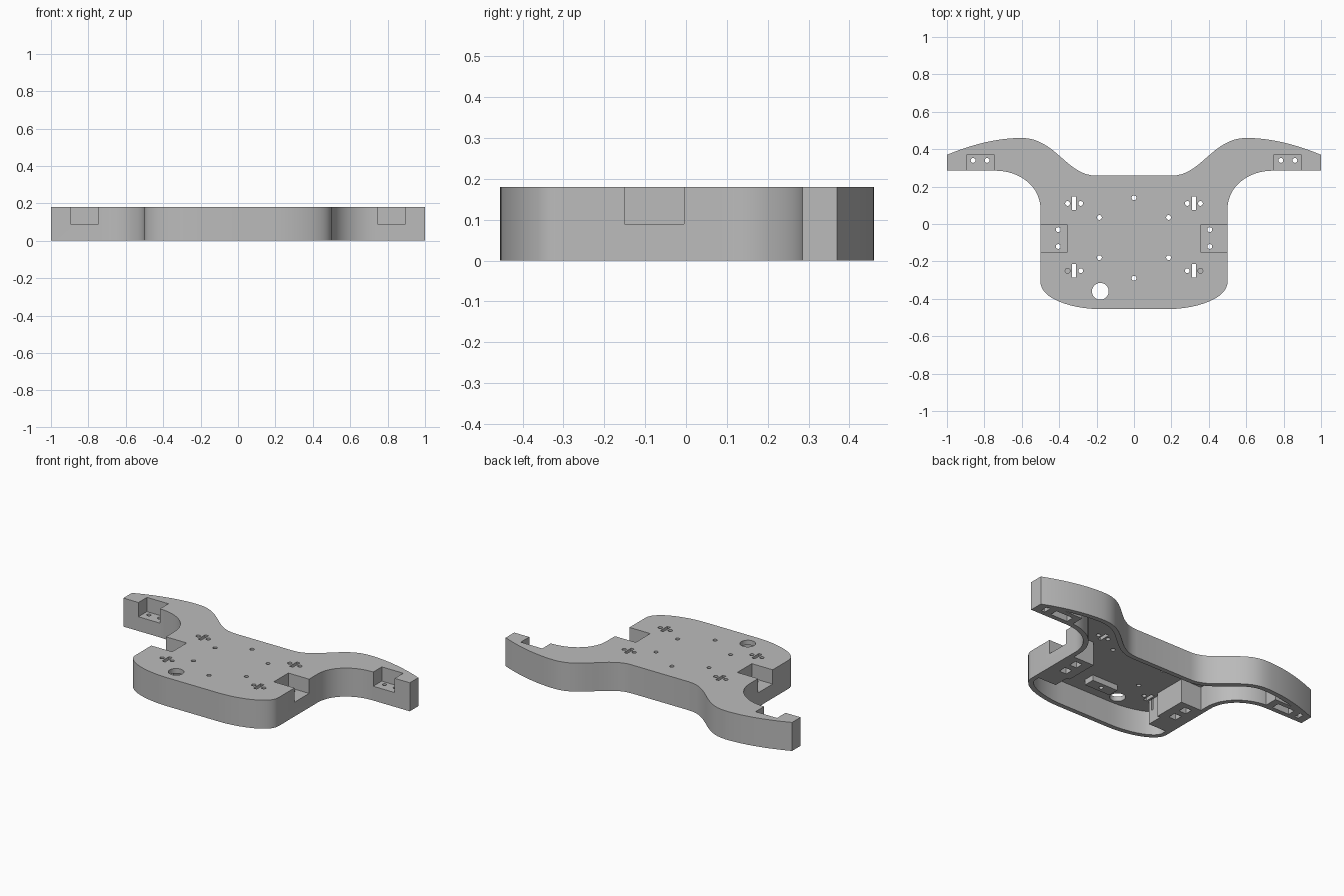
import bpy
import bmesh
import math
from mathutils import Vector, Matrix
from mathutils.geometry import interpolate_bezier

old = bpy.data.objects.get("Cube")
if old:
    bpy.data.objects.remove(old, do_unlink=True)

HEIGHT, SHELF, CEILING, WALL = 0.18, 0.09, 0.15, 0.03

grey = bpy.data.materials.new("plain_grey")
grey.use_nodes = True
colour = (0.5, 0.5, 0.5, 1)
grey.diffuse_color = colour
grey.node_tree.nodes["Principled BSDF"].inputs["Base Color"].default_value = colour


def make_object(name, bm):
    bmesh.ops.recalc_face_normals(bm, faces=bm.faces)
    mesh = bpy.data.meshes.new(name)
    bm.to_mesh(mesh)
    bm.free()
    mesh.materials.append(grey)
    obj = bpy.data.objects.new(name, mesh)
    bpy.context.collection.objects.link(obj)
    return obj


def curve(a, b, c, d, steps=16):
    pts = [Vector((*p, 0)) for p in (a, b, c, d)]
    return [p.to_2d() for p in interpolate_bezier(*pts, steps + 1)]


def offset(loop, dist):
    """Move a clockwise loop inward with mitred corners."""
    result = []
    for i, p in enumerate(loop):
        d1 = (p - loop[i - 1]).normalized()
        d2 = (loop[(i + 1) % len(loop)] - p).normalized()
        n1, n2 = Vector((d1.y, -d1.x)), Vector((d2.y, -d2.x))
        result.append(p + (n1 + n2) * dist / (1 + n1.dot(n2)))
    return result


def prism(name, loop, z0, z1):
    bm = bmesh.new()
    base = bm.faces.new([bm.verts.new((p.x, p.y, z0)) for p in loop])
    top = bmesh.ops.extrude_face_region(bm, geom=[base])["geom"]
    verts = [v for v in top if isinstance(v, bmesh.types.BMVert)]
    bmesh.ops.translate(bm, verts=verts, vec=(0, 0, z1 - z0))
    return make_object(name, bm)


def add_box(bm, x, y, z):
    size = [b - a for a, b in (x, y, z)]
    mid = [(a + b) / 2 for a, b in (x, y, z)]
    bmesh.ops.create_cube(bm, size=1, matrix=Matrix.Translation(mid) @ Matrix.Diagonal((*size, 1)))


def add_pair(bm, x, y, z):
    add_box(bm, x, y, z)
    add_box(bm, (-x[1], -x[0]), y, z)


def add_hole(bm, x, y, r, z0, z1, segments=20):
    bmesh.ops.create_cone(bm, cap_ends=True, segments=segments, radius1=r, radius2=r,
                          depth=z1 - z0, matrix=Matrix.Translation((x, y, (z0 + z1) / 2)))


def subtract(target, cutter):
    cutter.hide_render = True
    mod = target.modifiers.new("cut", 'BOOLEAN')
    mod.operation, mod.solver, mod.object = 'DIFFERENCE', 'EXACT', cutter
    bpy.ops.object.select_all(action='DESELECT')
    bpy.context.view_layer.objects.active = target
    target.select_set(True)
    bpy.ops.object.modifier_apply(modifier=mod.name)
    bpy.data.objects.remove(cutter, do_unlink=True)


# Outline: back edge, wing, armpit and rounded front, then mirrored
half = curve((0.2, 0.258), (0.36, 0.258), (0.42, 0.46), (0.6, 0.46))
half += curve((0.6, 0.46), (0.74, 0.46), (0.88, 0.42), (1, 0.37))[1:]
half += [Vector((1, 0.285))]
half += curve((0.74, 0.285), (0.61, 0.285), (0.5, 0.2), (0.5, 0.08))
half += curve((0.5, -0.31), (0.5, -0.4), (0.33, -0.455), (0.18, -0.455))
outline = half + [Vector((-p.x, p.y)) for p in reversed(half)]

# Chassis and the hollow beneath it
chassis = prism("chassis_shell", outline, 0, HEIGHT)
cavity = prism("cavity_cutter", offset(outline, WALL), -0.1, CEILING)

# Solid mounts left standing inside the hollow
bm = bmesh.new()
add_pair(bm, (0.325, 0.6), (-0.18, 0.03), (0, 0.3))
add_pair(bm, (0.715, 0.925), (0.2, 0.395), (0, 0.3))
subtract(cavity, make_object("mount_blocks", bm))
bm = bmesh.new()
add_pair(bm, (0.345, 0.6), (-0.28, -0.17), (0, 0.3))
add_pair(bm, (0.95, 1.1), (0.2, 0.5), (0, 0.3))
for y in (0.14, -0.29):
    add_box(bm, (-0.09, 0.09), (y - 0.035, y + 0.035), (0.115, 0.3))
subtract(cavity, make_object("corner_blocks", bm))
subtract(chassis, cavity)

# Stepped notches in the sides and wings
bm = bmesh.new()
add_pair(bm, (0.355, 0.6), (-0.15, -0.005), (SHELF, 0.3))
add_pair(bm, (0.745, 0.895), (0.2, 0.37), (SHELF, 0.3))
subtract(chassis, make_object("notch_cutter", bm))

# Recesses under the mounts
bm = bmesh.new()
add_pair(bm, (0.76, 0.88), (0.315, 0.365), (-0.1, 0.05))
for y in (-0.03, -0.12):
    add_pair(bm, (0.38, 0.43), (y - 0.025, y + 0.025), (-0.1, 0.04))
subtract(chassis, make_object("recess_cutter", bm))

# Screw holes, slots and the cable hole
bm = bmesh.new()
for side in (-1, 1):
    for x, y in ((0.785, 0.34), (0.86, 0.34), (0.405, -0.03), (0.405, -0.12),
                 (0.185, 0.035), (0.185, -0.18)):
        add_hole(bm, side * x, y, 0.013, -0.1, 0.3)
    for y in (0.11, -0.25):
        for x in (0.285, 0.355):
            add_hole(bm, side * x, y, 0.013, 0.08, 0.3)
        add_box(bm, (side * 0.32 - 0.011, side * 0.32 + 0.011), (y - 0.036, y + 0.036), (0.08, 0.3))
for y in (0.14, -0.29):
    add_hole(bm, 0, y, 0.013, -0.1, 0.3)
add_hole(bm, -0.18, -0.36, 0.045, -0.1, 0.3, 32)
subtract(chassis, make_object("hole_cutter", bm))

bpy.ops.object.shade_smooth_by_angle(angle=math.radians(25))
